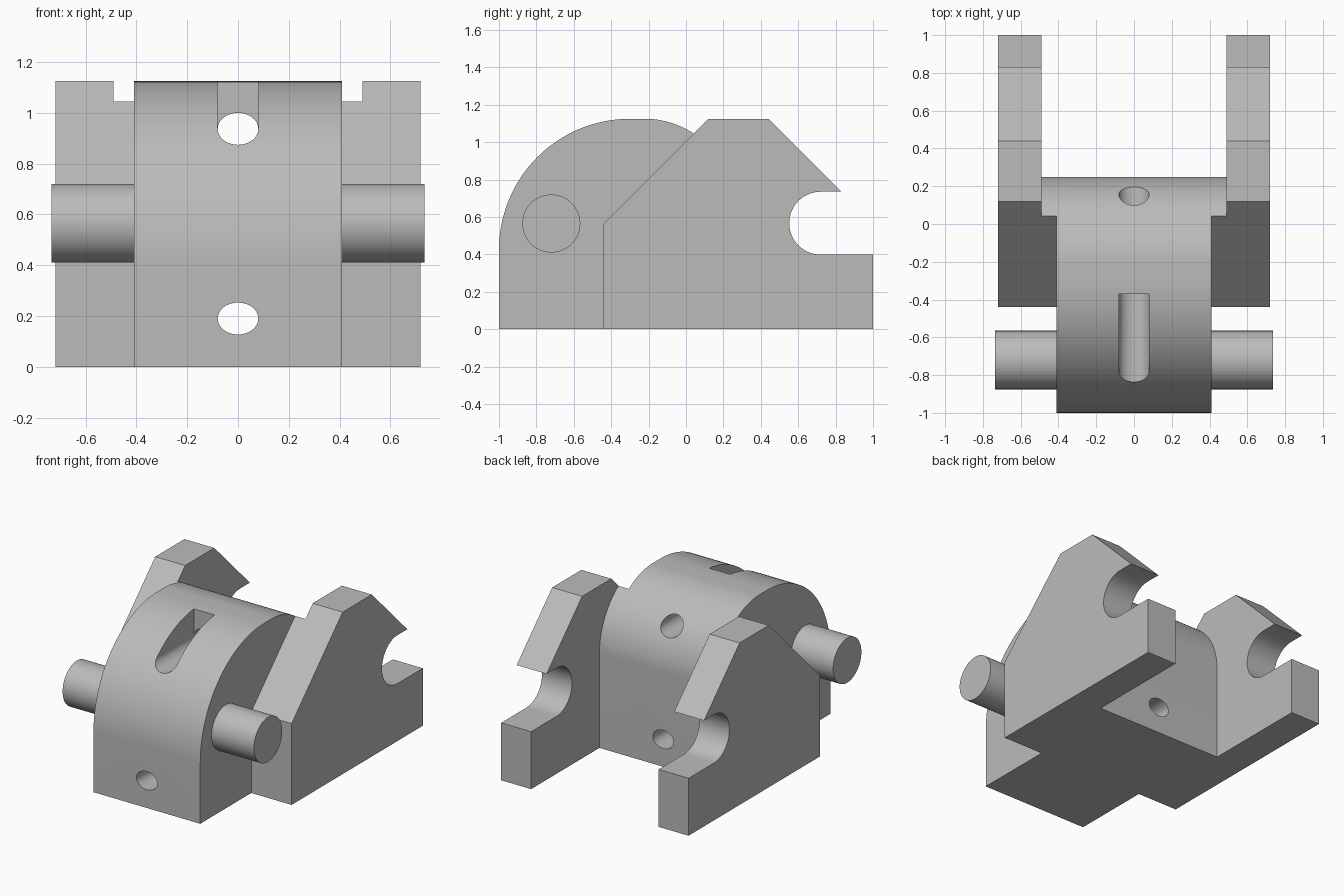
import bpy
import bmesh
import math

if "Cube" in bpy.data.objects:
    bpy.data.objects.remove(bpy.data.objects["Cube"], do_unlink=True)

grey = bpy.data.materials.new("plain grey")
grey.use_nodes = True
GREY = (0.5, 0.5, 0.5, 1)
grey.diffuse_color = GREY
grey.node_tree.nodes["Principled BSDF"].inputs["Base Color"].default_value = GREY


def arc(cy, cz, ry, rz, start, end, steps):
    """Points of an arc in the y-z (or x-z) plane, angles in degrees."""
    angles = [math.radians(start + (end - start) * i / steps) for i in range(steps + 1)]
    return [(cy + ry * math.cos(a), cz + rz * math.sin(a)) for a in angles]


def extrude(name, profile, lo, hi, axis="x"):
    """Prism from a 2D outline, running along x (outline y-z) or y (outline x-z)."""
    bm = bmesh.new()
    place = (lambda u, v, d: (d, u, v)) if axis == "x" else (lambda u, v, d: (u, d, v))
    face = bm.faces.new([bm.verts.new(place(u, v, lo)) for u, v in profile])
    moved = bmesh.ops.extrude_face_region(bm, geom=[face])["geom"]
    verts = [g for g in moved if isinstance(g, bmesh.types.BMVert)]
    bmesh.ops.translate(bm, verts=verts, vec=place(0, 0, hi - lo))
    bmesh.ops.recalc_face_normals(bm, faces=bm.faces[:])
    mesh = bpy.data.meshes.new(name)
    bm.to_mesh(mesh)
    bm.free()
    mesh.materials.append(grey)
    obj = bpy.data.objects.new(name, mesh)
    bpy.context.collection.objects.link(obj)
    return obj


def smooth(obj):
    bpy.ops.object.select_all(action="DESELECT")
    obj.select_set(True)
    bpy.context.view_layer.objects.active = obj
    bpy.ops.object.shade_smooth_by_angle(angle=math.radians(30))


def cut(target, cutter):
    mod = target.modifiers.new(cutter.name, "BOOLEAN")
    mod.operation = "DIFFERENCE"
    mod.solver = "EXACT"
    mod.object = cutter
    bpy.context.view_layer.objects.active = target
    bpy.ops.object.modifier_apply(modifier=mod.name)
    bpy.data.objects.remove(cutter, do_unlink=True)


BODY_X, PLATE_X, OUTER_X, PIN_X = 0.41, 0.49, 0.72, 0.735
FRONT, BACK, PLATE_FRONT = -1.0, 0.25, -0.44

# Rounded centre block
front_curve = arc(-0.3, 0.425, 0.7, 0.7, 180, 90, 32)
back_curve = arc(-0.22, 0.655, 0.47, 0.47, 90, 0, 32)
body = extrude("centre_block", [(FRONT, 0)] + front_curve + back_curve + [(BACK, 0)],
               -BODY_X, BODY_X)

# Two oval holes front to back, the upper one opening into a slot
lower = arc(0, 0.19, 0.08, 0.063, 0, 348.75, 31)
cut(body, extrude("lower_hole", lower, -1.2, 0.5, "y"))
upper = arc(0, 0.9375, 0.08, 0.063, 0, 348.75, 31)
cut(body, extrude("upper_hole", upper, -1.2, 0.5, "y"))
slot = arc(0, 0.9375, 0.08, 0.063, 180, 360, 16) + [(0.08, 1.3), (-0.08, 1.3)]
cut(body, extrude("top_slot", slot, -1.2, -0.37, "y"))
smooth(body)

# Side plates with a hooked notch at the back
notch = arc(0.72, 0.567, 0.168, 0.168, 90, 270, 32)
plate = [(PLATE_FRONT, 0), (PLATE_FRONT, 0.565), (0.12, 1.125), (0.44, 1.125),
         (0.83, 0.735)] + notch + [(1, 0.399), (1, 0)]

# Narrow shoulders joining the block to the plates
shoulder = [(PLATE_FRONT, 0), (PLATE_FRONT, 0.565)]
shoulder += arc(-0.22, 0.655, 0.47, 0.47, 56.25, 0, 20) + [(BACK, 0)]

# Round pins near the front
pin = arc(-0.72, 0.565, 0.155, 0.155, 0, 354.375, 63)

for side, sign in (("left", 1), ("right", -1)):
    for part, outline, inner, outer in (("plate", plate, PLATE_X, OUTER_X),
                                        ("shoulder", shoulder, BODY_X, PLATE_X),
                                        ("pin", pin, BODY_X, PIN_X)):
        smooth(extrude(f"{side}_{part}", outline, sign * inner, sign * outer))
